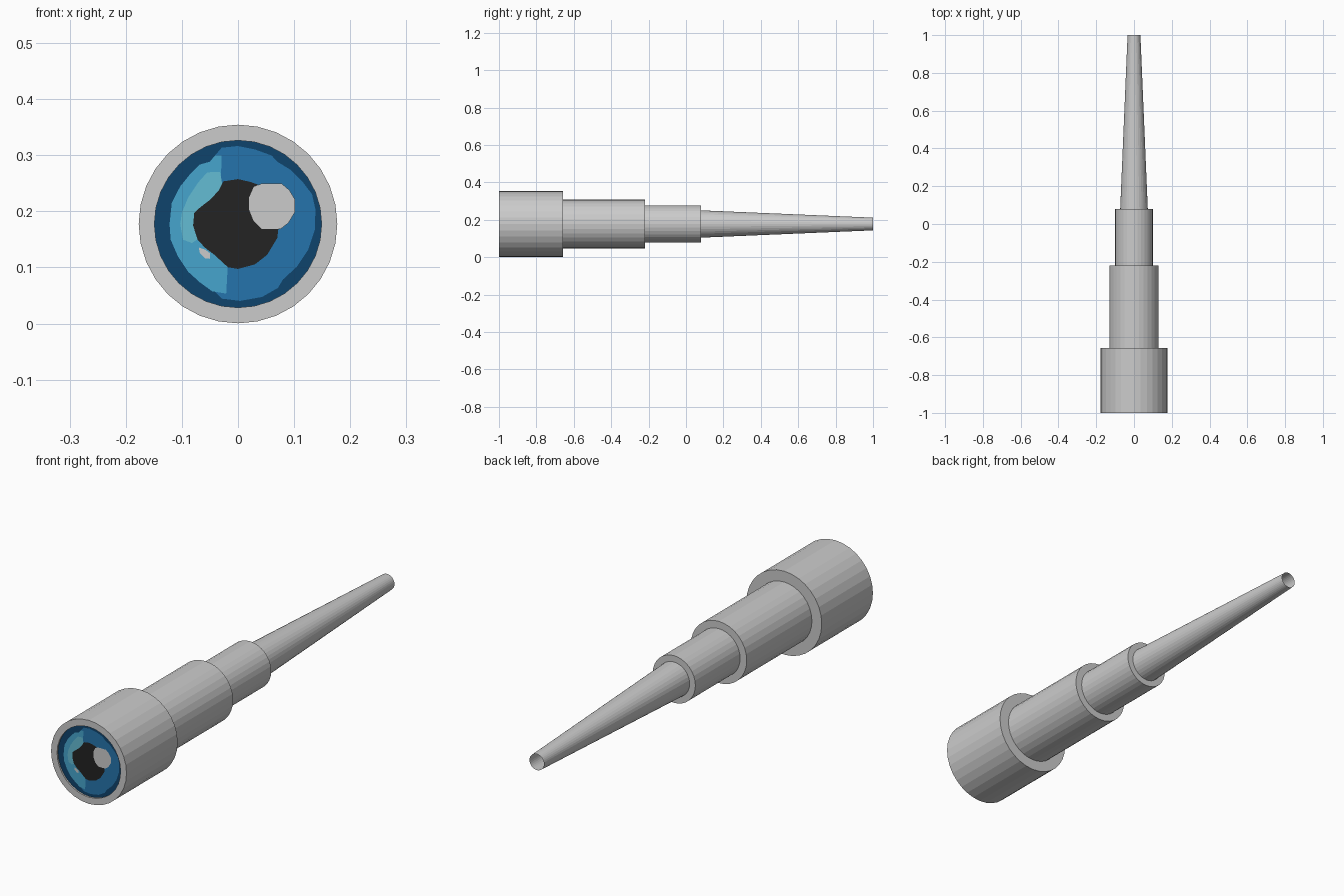
import bpy, bmesh, math

if "Cube" in bpy.data.objects:
    bpy.data.objects.remove(bpy.data.objects["Cube"])

CZ = 0.1775      # height of the tube axis
SIDES = 32


def material(name, r, g, b):
    lin = [((c / 255 + 0.055) / 1.055) ** 2.4 if c > 10 else c / 3294 for c in (r, g, b)]
    m = bpy.data.materials.new(name)
    m.diffuse_color = (*lin, 1)
    m.use_nodes = True
    m.node_tree.nodes["Principled BSDF"].inputs["Base Color"].default_value = m.diffuse_color
    return m


GREY = material("light grey", 203, 203, 203)
NAVY = material("navy", 15, 68, 108)
BLUE = material("mid blue", 37, 116, 172)
SKY = material("sky blue", 70, 165, 205)
CYAN = material("pale cyan", 100, 188, 212)
BLACK = material("soft black", 35, 35, 35)


def finish(name, bm, mat):
    mesh = bpy.data.meshes.new(name)
    bm.to_mesh(mesh)
    bm.free()
    mesh.materials.append(mat)
    ob = bpy.data.objects.new(name, mesh)
    bpy.context.collection.objects.link(ob)
    return ob


def lathe(name, profile, mat=GREY):
    """Revolve (radius, y) points around the tube axis."""
    bm = bmesh.new()
    rings = []
    for r, y in profile:
        rings.append([bm.verts.new((r * math.cos(math.tau * i / SIDES), y,
                                    CZ + r * math.sin(math.tau * i / SIDES)))
                      for i in range(SIDES)])
    for a, b in zip(rings, rings[1:]):
        for i in range(SIDES):
            k = (i + 1) % SIDES
            bm.faces.new((a[i], b[i], b[k], a[k]))
    return finish(name, bm, mat)


def plate(name, pts, layer, mat):
    """Flat painted shape facing the front; points are hundredths from the axis."""
    y = -0.993 - 0.0008 * layer
    bm = bmesh.new()
    f = bm.faces.new([bm.verts.new((x / 100, y, CZ + z / 100)) for x, z in pts])
    f.normal_update()
    if f.normal.y > 0:
        f.normal_flip()
    bmesh.ops.triangulate(bm, faces=[f])
    return finish(name, bm, mat)


def ellipse(cx, cz, rx, rz, n=SIDES):
    return [(cx + rx * math.cos(math.tau * i / n), cz + rz * math.sin(math.tau * i / n))
            for i in range(n)]


# Stepped tube sections
lathe("front_housing", [(0.149, -0.992), (0.149, -1), (0.177, -1), (0.177, -0.657), (0.13, -0.657)])
lathe("middle_tube", [(0.131, -0.657), (0.131, -0.22), (0.099, -0.22)])
lathe("rear_tube", [(0.1, -0.22), (0.1, 0.08), (0.072, 0.08)])
# Open tapered tail
lathe("tapered_tail", [(0.073, 0.08), (0.034, 1.0)])

# Painted eye, from the back layer to the front
plate("eye_rim", ellipse(0, 0, 15, 15), 0, NAVY)
plate("iris", [(-2.9, 13.6), (0, 13.9), (3, 13.3), (6, 12.2), (7, 11.1), (9.3, 9.7),
               (11.6, 7.4), (13.2, 5.3), (13.8, 2.6), (13.7, -1), (12.5, -4.6),
               (10.5, -7.6), (8, -9.9), (7.1, -11.4), (4.3, -13), (0.4, -13.7),
               (-2.9, -13.3), (-6, -10), (-6, 10)], 1, BLUE)
plate("iris_light", [(-2.9, 12.2), (-4.1, 12.2), (-5, 11.1), (-6.8, 10.6), (-8.6, 8.8),
                     (-10.3, 6.7), (-11.8, 3.8), (-12.2, 0), (-12, -2.8), (-10.7, -5.8),
                     (-8.9, -8.5), (-6.8, -10.4), (-4.6, -12), (-2.1, -12.4),
                     (-1.8, -7), (-3, 0), (-3, 9.5)], 2, SKY)
plate("iris_glow", [(-3.2, 9.3), (-5.5, 9.2), (-7.1, 7.4), (-8.9, 4.7), (-10, 2),
                    (-10.3, 0), (-9.8, -2.8), (-8.2, -3.4), (-7.3, -2.8), (-6, 0),
                    (-3, 3), (-2.8, 7)], 3, CYAN)
plate("pupil", [(-2.6, 7.6), (0, 8), (2.2, 7.5), (5, 6.5), (7, 3), (7.3, 0), (7, -2.5),
                (5.2, -5.5), (3, -7.2), (0, -8), (-1.8, -7.7), (-4.2, -5.5), (-5.9, -4.2),
                (-7.2, -2.8), (-8, -0.3), (-7.8, 2), (-6.7, 3), (-5, 4.3), (-3.4, 6)], 4, BLACK)
plate("large_glint", [(2.8, 6.6), (4.2, 7.2), (7.8, 7.2), (9.2, 6), (10.2, 4.3), (10.2, 2.2),
                      (9, 0.2), (7.6, -0.9), (4.2, -0.9), (2.8, 0.5), (2, 2.5), (2, 4.8)], 5, GREY)
plate("small_glint", [(-7, -4.2), (-5.8, -4.6), (-5, -5.2), (-5, -6.2), (-5.9, -6.1), (-6.8, -5.2)], 5, GREY)
